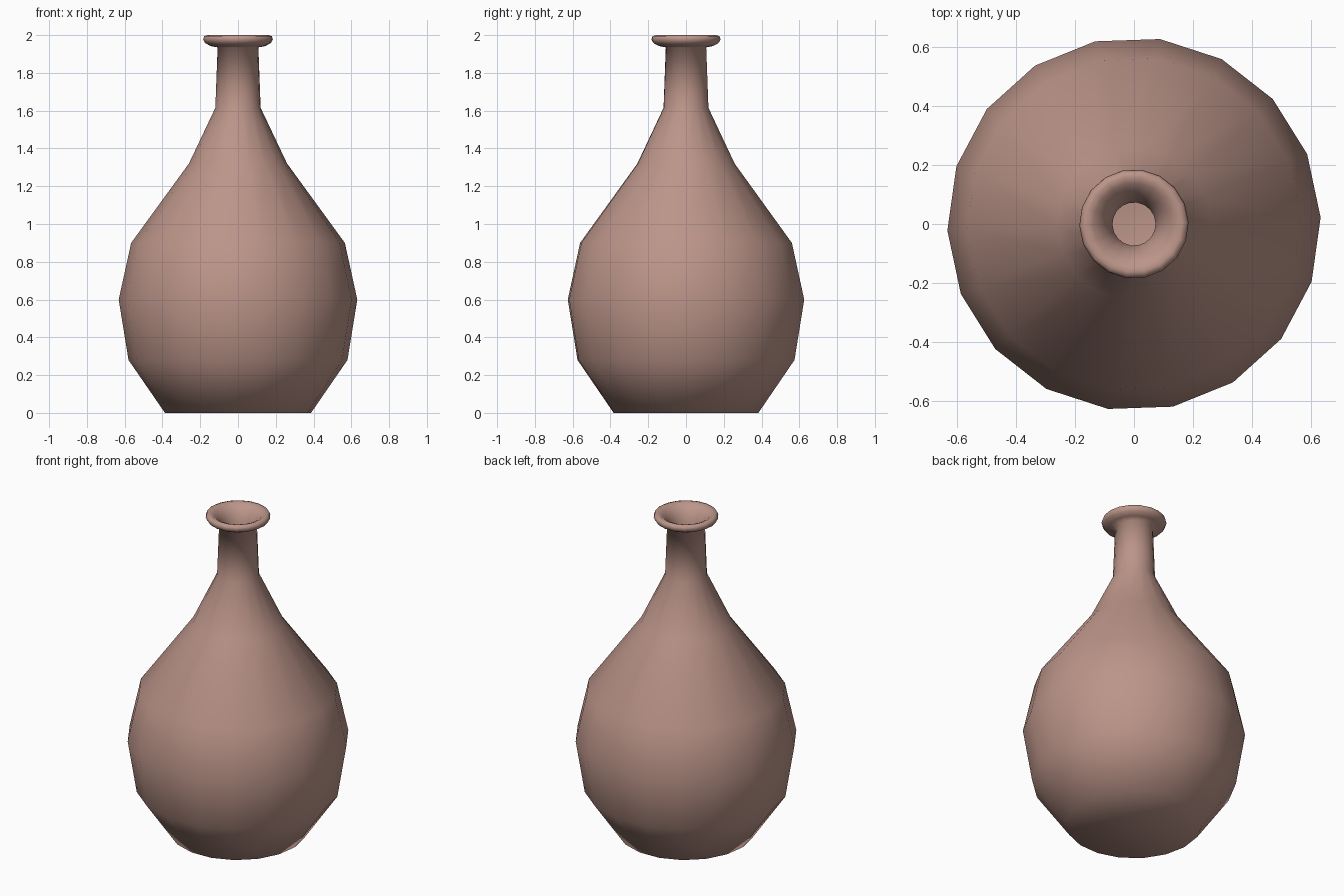
import bpy, bmesh, math

if "Cube" in bpy.data.objects:
    bpy.data.objects.remove(bpy.data.objects["Cube"])

SIDES = 18
TURN = math.radians(2)

# Closed profile (radius, height): outer base, body, neck, lip, then back down inside
OUTER = [(0, 0), (0.387, 0), (0.58, 0.28), (0.632, 0.60), (0.566, 0.90),
         (0.26, 1.32), (0.12, 1.615), (0.108, 1.935)]
LIP = [(0.145, 1.942), (0.174, 1.958), (0.185, 1.978), (0.179, 1.994),
       (0.162, 2.0), (0.138, 1.99), (0.112, 1.965), (0.09, 1.93)]
INNER = [(0.073, 1.87), (0.078, 1.62), (0.215, 1.32), (0.52, 0.89),
         (0.585, 0.60), (0.535, 0.29), (0.36, 0.05), (0, 0.04)]


def lathe(name, profile):
    bm = bmesh.new()
    rings = []
    for r, z in profile:
        if r == 0:
            rings.append([bm.verts.new((0, 0, z))] * SIDES)
        else:
            angles = [TURN + math.tau * i / SIDES for i in range(SIDES)]
            rings.append([bm.verts.new((r * math.cos(a), r * math.sin(a), z)) for a in angles])
    for low, high in zip(rings, rings[1:]):
        for i in range(SIDES):
            j = (i + 1) % SIDES
            corners = list(dict.fromkeys((low[i], low[j], high[j], high[i])))
            bm.faces.new(corners).smooth = True
    bmesh.ops.recalc_face_normals(bm, faces=bm.faces[:])
    mesh = bpy.data.meshes.new(name)
    bm.to_mesh(mesh)
    bm.free()
    obj = bpy.data.objects.new(name, mesh)
    bpy.context.collection.objects.link(obj)
    return obj


# Hollow bottle in smooth-shaded clay
bottle = lathe("bottle", OUTER + LIP + INNER)
clay = bpy.data.materials.new("clay")
clay.diffuse_color = (0.5, 0.3, 0.25, 1)
clay.use_nodes = True
clay.node_tree.nodes["Principled BSDF"].inputs["Base Color"].default_value = clay.diffuse_color
bottle.data.materials.append(clay)
